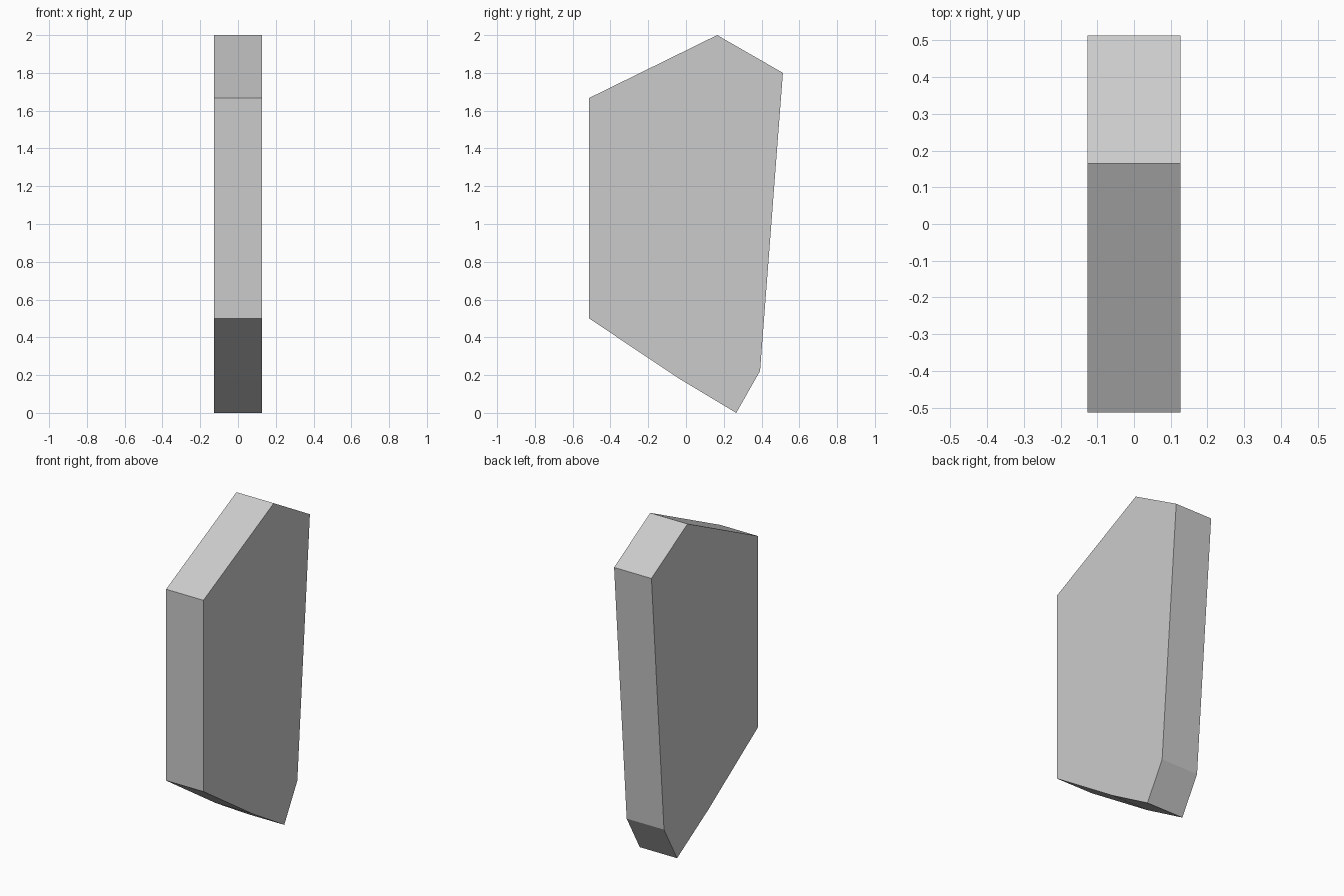
import bpy, bmesh

if "Cube" in bpy.data.objects:
    bpy.data.objects.remove(bpy.data.objects["Cube"])

HALF_WIDTH = 0.126

# Side outline of the slab as (y, z)
OUTLINE = [(-0.513, 0.50), (-0.037, 0.182), (0.266, 0.0), (0.392, 0.222),
           (0.513, 1.80), (0.165, 2.0), (-0.513, 1.667)]


def extruded_slab(name, outline, half_width):
    bm = bmesh.new()
    face = bm.faces.new([bm.verts.new((-half_width, y, z)) for y, z in outline])
    result = bmesh.ops.extrude_face_region(bm, geom=[face], use_keep_orig=True)
    moved = [g for g in result["geom"] if isinstance(g, bmesh.types.BMVert)]
    bmesh.ops.translate(bm, verts=moved, vec=(2 * half_width, 0, 0))
    bmesh.ops.recalc_face_normals(bm, faces=bm.faces)
    mesh = bpy.data.meshes.new(name)
    bm.to_mesh(mesh)
    bm.free()
    obj = bpy.data.objects.new(name, mesh)
    bpy.context.collection.objects.link(obj)
    return obj


# Flat-faced slab, constant thickness along x
extruded_slab("angular_slab", OUTLINE, HALF_WIDTH)
